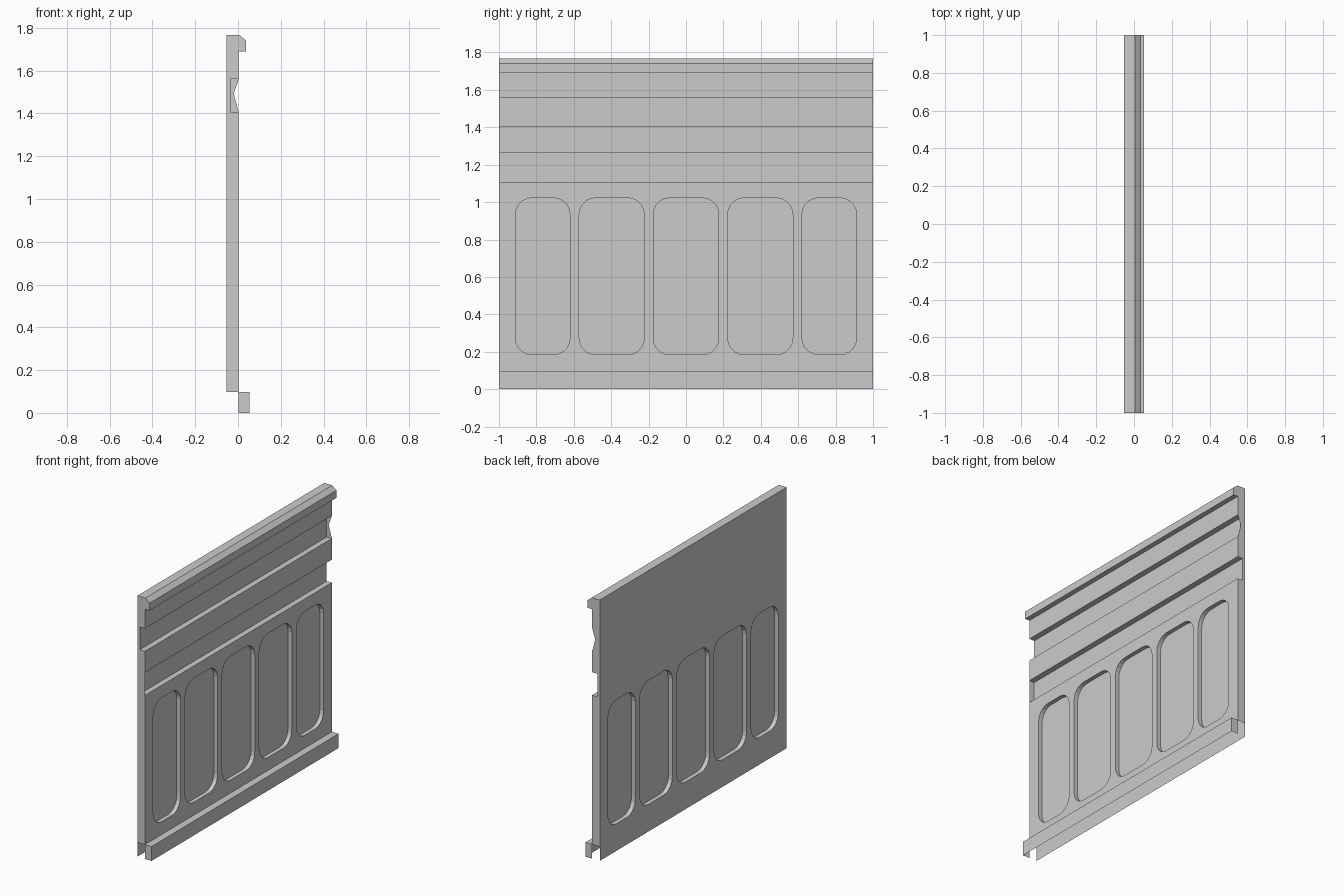
import bpy, bmesh, math

if "Cube" in bpy.data.objects:
    bpy.data.objects.remove(bpy.data.objects["Cube"])

BACK, FRONT, GROOVE, LIP, FOOT, PANE = -0.054, 0.003, -0.036, 0.037, 0.053, -0.025
TOP, BASE = 1.767, 0.097

# (x, z) front profile pieces
LIP_PTS = [(BACK, TOP), (0.006, TOP), (LIP, 1.741), (LIP, 1.69), (FRONT, 1.69)]
UPPER = [(FRONT, 1.56), (GROOVE, 1.56), (GROOVE, 1.406), (FRONT, 1.406)]
LOWER = [(FRONT, 1.263), (GROOVE, 1.263), (GROOVE, 1.107), (FRONT, 1.107)]
UPPER_V = [(FRONT, 1.56), (-0.02, 1.492), (FRONT, 1.406)]
FOOT_PTS = [(FRONT, BASE), (FOOT, BASE), (FOOT, 0)]

# Recessed windows: (y min, y max)
WINDOWS = [(-0.912, -0.62), (-0.571, -0.223), (-0.175, 0.175), (0.223, 0.571), (0.62, 0.912)]


def rounded(y0, y1, z0=0.184, z1=1.023, r=0.09, n=5):
    pts = []
    corners = [(y1 - r, z1 - r), (y0 + r, z1 - r), (y0 + r, z0 + r), (y1 - r, z0 + r)]
    for k, (cy, cz) in enumerate(corners):
        for i in range(n + 1):
            a = math.pi / 2 * (k + i / n)
            pts.append((cy + r * math.cos(a), cz + r * math.sin(a)))
    return pts


def strip(bm, pts):
    for (xa, za), (xb, zb) in zip(pts, pts[1:]):
        bm.faces.new([bm.verts.new(c) for c in
                      [(xa, -1, za), (xa, 1, za), (xb, 1, zb), (xb, -1, zb)]])


def loop_edges(bm, x, pts):
    vs = [bm.verts.new((x, y, z)) for y, z in pts]
    return [bm.edges.new((vs[i], vs[(i + 1) % len(vs)])) for i in range(len(vs))]


def pierced_sheet(bm, x, z0, z1):
    edges = loop_edges(bm, x, [(-1, z0), (1, z0), (1, z1), (-1, z1)])
    for w in WINDOWS:
        edges += loop_edges(bm, x, rounded(*w))
    bmesh.ops.triangle_fill(bm, edges=edges, use_beauty=True, use_dissolve=False,
                            normal=(1, 0, 0))


def cap(bm, y, pts):
    bm.faces.new([bm.verts.new((x, y, z)) for x, z in pts])


def finish(name, bm):
    me = bpy.data.meshes.new(name)
    bm.to_mesh(me)
    bm.free()
    bpy.context.collection.objects.link(bpy.data.objects.new(name, me))


# Hollow panel shell, open underneath
bm = bmesh.new()
strip(bm, LIP_PTS + UPPER + LOWER)
strip(bm, FOOT_PTS)
pierced_sheet(bm, BACK, 0, TOP)
pierced_sheet(bm, FRONT, BASE, LOWER[-1][1])

# Window rims through the full thickness
for w in WINDOWS:
    pts = rounded(*w)
    for a, b in zip(pts, pts[1:] + pts[:1]):
        bm.faces.new([bm.verts.new(c) for c in
                      [(BACK, *a), (BACK, *b), (FRONT, *b), (FRONT, *a)]])

# End walls: each end closes the grooves differently
bottom = [(FRONT, BASE), (BACK, BASE)]
cap(bm, -1, LIP_PTS + UPPER + [LOWER[0], LOWER[-1]] + bottom)
cap(bm, 1, LIP_PTS + UPPER_V + LOWER + bottom)
for y in (-1, 1):
    cap(bm, y, FOOT_PTS + [(FRONT, 0)])
bmesh.ops.remove_doubles(bm, verts=bm.verts, dist=0.0005)
bmesh.ops.recalc_face_normals(bm, faces=bm.faces)
finish("wall_panel", bm)

# Thin panes set midway inside the windows
bm = bmesh.new()
for w in WINDOWS:
    bm.faces.new([bm.verts.new((PANE, y, z)) for y, z in rounded(*w)])
finish("window_panes", bm)
